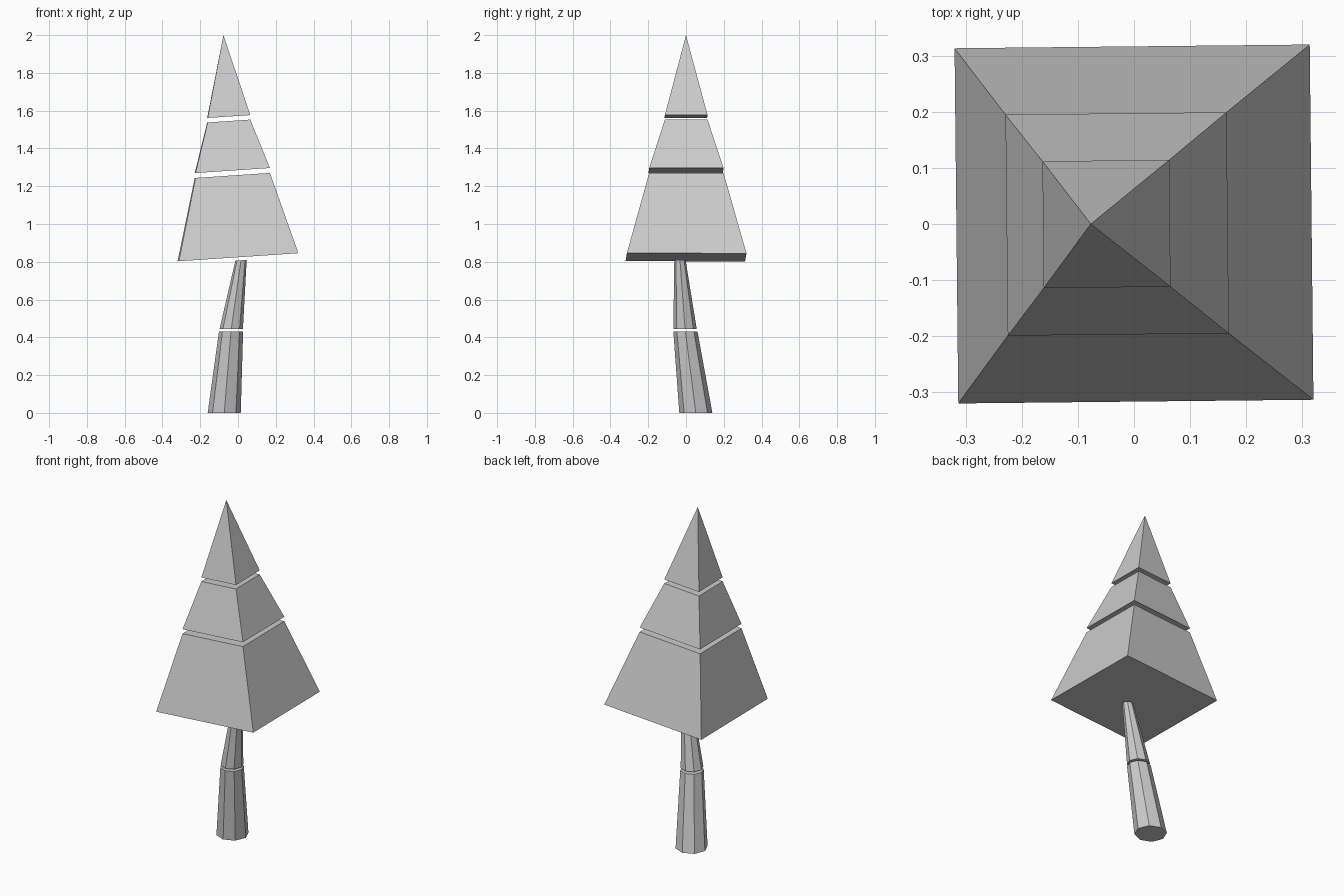
import bpy
import bmesh
from math import sin, cos, pi, radians

if "Cube" in bpy.data.objects:
    bpy.data.objects.remove(bpy.data.objects["Cube"])


def loft(name, rings):
    """Closed solid through rings of points; a one-point ring is an apex."""
    bm = bmesh.new()
    loops = [[bm.verts.new(p) for p in ring] for ring in rings]
    for a, b in zip(loops, loops[1:]):
        n = len(a)
        for i in range(n):
            j = (i + 1) % n
            if len(b) == 1:
                bm.faces.new((a[i], a[j], b[0]))
            else:
                bm.faces.new((a[i], a[j], b[j], b[i]))
    for loop in (loops[0], loops[-1]):
        if len(loop) > 2:
            bm.faces.new(loop)
    bmesh.ops.recalc_face_normals(bm, faces=bm.faces)
    mesh = bpy.data.meshes.new(name)
    bm.to_mesh(mesh)
    bm.free()
    obj = bpy.data.objects.new(name, mesh)
    bpy.context.collection.objects.link(obj)
    return obj


def ring(cx, cy, z, r, slope=0.0, n=8, turn=0.0):
    """Regular polygon, optionally sloping upward along x."""
    pts = []
    for i in range(n):
        a = turn + 2 * pi * i / n
        dx, dy = r * cos(a), r * sin(a)
        pts.append((cx + dx, cy + dy, z + slope * dx))
    return pts


def square(cx, z, half):
    """Tilted, slightly twisted square section of the foliage."""
    return ring(cx, 0, z, half * 2 ** 0.5, 0.067, 4, radians(45.6))


# Bent eight-sided trunk in two tapered pieces
loft("trunk_lower", [ring(-0.073, 0.052, 0, 0.0875),
                     ring(-0.037, -0.003, 0.43, 0.064)])
loft("trunk_upper", [ring(-0.036, -0.005, 0.443, 0.062),
                     ring(0.016, -0.032, 0.808, 0.030, 0.067)])

# Leaning foliage pyramid split into three tiers
loft("foliage_bottom", [square(0, 0.824, 0.3165), square(-0.03, 1.257, 0.197)])
loft("foliage_middle", [square(-0.03, 1.283, 0.197), square(-0.049, 1.545, 0.113)])
loft("foliage_top", [square(-0.049, 1.569, 0.113), [(-0.077, 0, 2.0)]])
